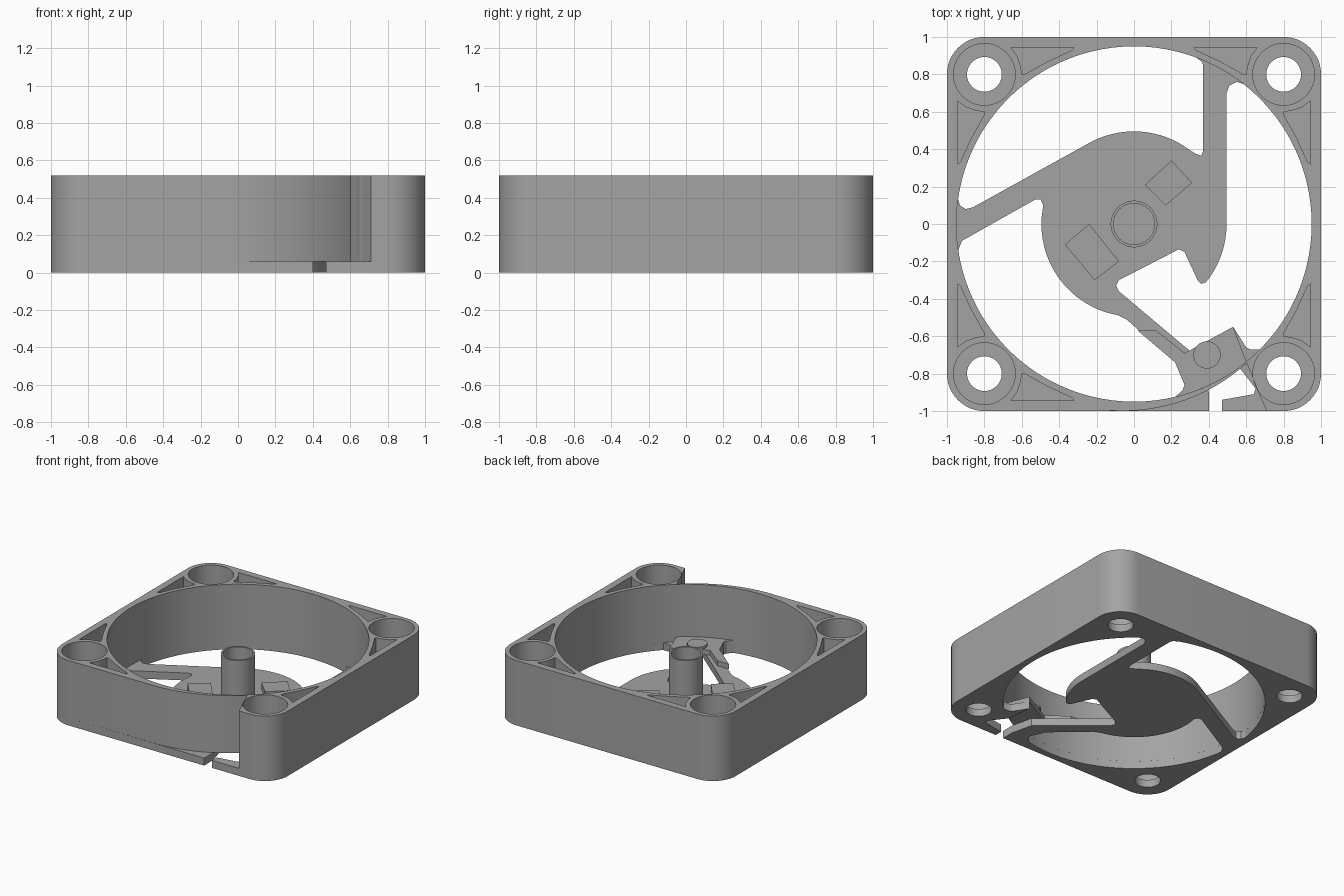
import bpy, bmesh, math
from math import cos, sin, radians

cube = bpy.data.objects.get("Cube")
if cube:
    bpy.data.objects.remove(cube, do_unlink=True)

grey = bpy.data.materials.new("plain grey")
grey.use_nodes = True
colour = (0.37, 0.37, 0.37, 1)
grey.diffuse_color = colour
grey.node_tree.nodes["Principled BSDF"].inputs["Base Color"].default_value = colour

BORE, HUB, FLOOR, TOP = 0.95, 0.495, 0.06, 0.52


def arc(r, a, b, n=24, centre=(0, 0), r_end=None):
    """Points on an arc from angle a to b, optionally spiralling to r_end."""
    r_end = r if r_end is None else r_end
    pts = []
    for i in range(n + 1):
        t = i / n
        ang, rad = radians(a + (b - a) * t), r + (r_end - r) * t
        pts.append((centre[0] + rad * cos(ang), centre[1] + rad * sin(ang)))
    return pts


def circle(r, centre=(0, 0), n=48):
    return arc(r, 0, 360 - 360 / n, n - 1, centre)


def plate(name, loops, z0, z1):
    """Extrude an outline with holes from z0 to z1."""
    curve = bpy.data.curves.new(name, "CURVE")
    curve.dimensions, curve.fill_mode = "2D", "BOTH"
    curve.extrude = (z1 - z0) / 2
    for loop in loops:
        spline = curve.splines.new("POLY")
        spline.points.add(len(loop) - 1)
        for p, (x, y) in zip(spline.points, loop):
            p.co = (x, y, 0, 1)
        spline.use_cyclic_u = True
    temp = bpy.data.objects.new(name + "_outline", curve)
    bpy.context.collection.objects.link(temp)
    graph = bpy.context.evaluated_depsgraph_get()
    mesh = bpy.data.meshes.new_from_object(temp.evaluated_get(graph))
    bpy.data.objects.remove(temp, do_unlink=True)
    bm = bmesh.new()
    bm.from_mesh(mesh)
    bmesh.ops.remove_doubles(bm, verts=bm.verts, dist=0.0001)
    bmesh.ops.translate(bm, verts=bm.verts, vec=(0, 0, (z0 + z1) / 2))
    bmesh.ops.recalc_face_normals(bm, faces=bm.faces)
    bm.to_mesh(mesh)
    bm.free()
    mesh.materials.clear()
    mesh.materials.append(grey)
    obj = bpy.data.objects.new(name, mesh)
    bpy.context.collection.objects.link(obj)
    bpy.ops.object.select_all(action="DESELECT")
    obj.select_set(True)
    bpy.context.view_layer.objects.active = obj
    bpy.ops.object.shade_smooth_by_angle(angle=radians(25))
    return obj


# Rounded square, counter-clockwise from the front right corner to the front left
square = []
for start, cx, cy in ((-90, 1, -1), (0, 1, 1), (90, -1, 1), (180, -1, -1)):
    square += arc(0.2, start, start + 90, 12, (0.8 * cx, 0.8 * cy))
corners = [(0.8 * sx, 0.8 * sy) for sx in (-1, 1) for sy in (-1, 1)]

# Floor: windows between the three struts; the right one opens to the wire slot
back_window = (arc(BORE, 69.6, 172, 40)
               + [(-.93, .1), (-.9, .08), (-.86, .09)]
               + arc(HUB, 120, 60)
               + [(.33, .375), (.36, .365), (.37, .39), (.37, .85), (.36, .87)])
left_window = (arc(BORE, 188.5, 283.4, 40)
               + [(.26, -.89), (.27, -.86), (.22, -.74), (-.04, -.51)]
               + arc(HUB, 260, 175)
               + [(-.485, .1), (-.5, .13), (-.53, .13), (-.92, -.09)])
right_window = ([(.4, -1), (.4, -.9), (.36, -.73), (-.08, -.36), (-.095, -.33),
                 (-.08, -.3), (.24, -.135), (.27, -.15), (.34, -.3), (.36, -.32)]
                + arc(HUB, -39, 0, 12)
                + [(.495, .7), (.51, .74), (.55, .76)]
                + arc(BORE, 52, -45, 40)
                + [(.62, -.67), (.6, -.66), (.53, -.55), (.55, -.75), (.65, -.88),
                   (.64, -.91), (.47, -.94), (.47, -1)])
plate("floor_with_hub_and_struts",
      [square + right_window, back_window, left_window]
      + [circle(0.093, c) for c in corners], 0, FLOOR)

# Corner pockets beside each screw boss
pocket = [(.66, .945), (.32, .945), (.33, .93), (.46, .87), (.58, .803),
          (.6, .8), (.605, .84), (.625, .9)]
pockets = []
for sx in (-1, 1):
    for sy in (-1, 1):
        if (sx, sy) != (1, -1):
            pockets.append([(sx * x, sy * y) for x, y in pocket])
        pockets.append([(sx * y, sy * x) for x, y in pocket])

# Side wall, thinning to the wire opening at the front
wall = square + arc(1.003, -95.5, -51, 30, r_end=0.957) + [(.71, -1)]
plate("frame_wall",
      [wall, circle(BORE, n=96)] + [circle(0.165, c) for c in corners] + pockets,
      FLOOR, TOP)

# Wire guide bridging the channel
guide = ([(.02, -.57), (.12, -.57), (.27, -.69), (.29, -.68), (.53, -.55), (.6, -.735)]
         + arc(BORE, -51, -76.6, 12)
         + [(.26, -.89), (.27, -.86), (.22, -.74)])
plate("wire_guide", [guide], FLOOR, 0.1)
plate("guide_stud", [circle(0.073, (.39, -.7), 32)], 0.1, 0.12)

# Hollow bearing post
plate("bearing_post", [circle(0.125), circle(0.11)], FLOOR, 0.41)

# Two small blocks on the hub
plate("back_block", [[(.06, .21), (.17, .1), (.31, .22), (.2, .34)]], FLOOR, 0.11)
plate("front_block", [[(-.37, -.11), (-.21, -.3), (-.08, -.2), (-.24, 0)]], FLOOR, 0.11)
